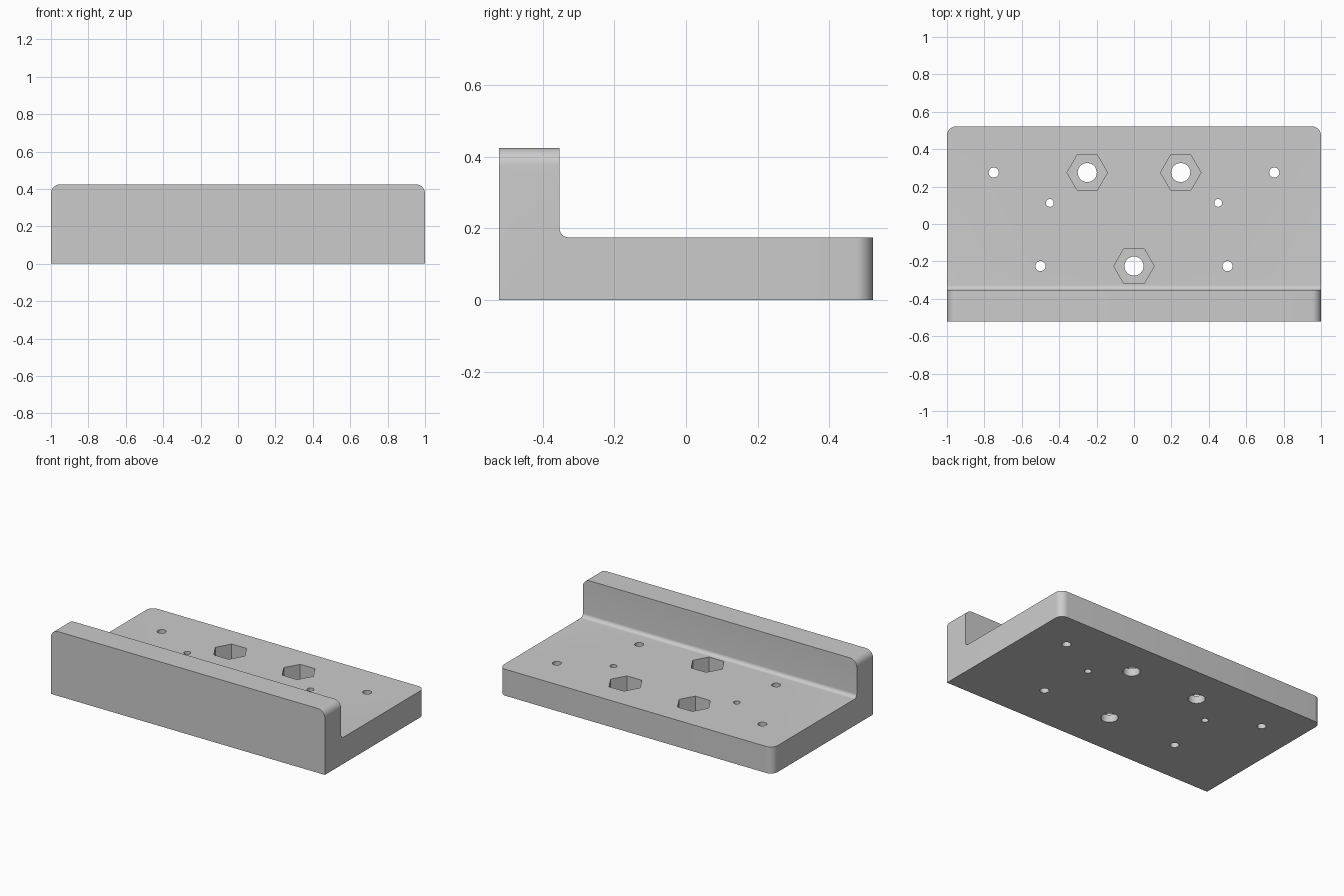
import bpy
import bmesh
from math import cos, sin, pi, radians

if "Cube" in bpy.data.objects:
    bpy.data.objects.remove(bpy.data.objects["Cube"], do_unlink=True)

HALF_X, HALF_Y = 1.0, 0.522
PLATE_H, WALL_H, WALL_Y = 0.175, 0.425, -0.353
CORNER, FILLET = 0.05, 0.025
POCKET_FLOOR = 0.05

grey = bpy.data.materials.new("plain grey")
grey.use_nodes = True
colour = (0.6, 0.6, 0.6, 1)
grey.diffuse_color = colour
grey.node_tree.nodes["Principled BSDF"].inputs["Base Color"].default_value = colour


def make_object(name, bm):
    bmesh.ops.recalc_face_normals(bm, faces=bm.faces)
    mesh = bpy.data.meshes.new(name)
    bm.to_mesh(mesh)
    bm.free()
    mesh.materials.append(grey)
    ob = bpy.data.objects.new(name, mesh)
    bpy.context.collection.objects.link(ob)
    return ob


def arc(cx, cy, r, start, end, steps=10):
    angles = [radians(start + (end - start) * i / steps) for i in range(steps + 1)]
    return [(cx + r * cos(a), cy + r * sin(a)) for a in angles]


def extrude(bm, points, offset):
    face = bm.faces.new([bm.verts.new(p) for p in points])
    new = bmesh.ops.extrude_face_region(bm, geom=[face])["geom"]
    verts = [v for v in new if isinstance(v, bmesh.types.BMVert)]
    bmesh.ops.translate(bm, verts=verts, vec=offset)


# L-shaped bracket: side profile with an inner fillet, swept across x
profile = [(-HALF_Y, 0), (HALF_Y, 0), (HALF_Y, PLATE_H)]
profile += arc(WALL_Y + FILLET, PLATE_H + FILLET, FILLET, 270, 180)
profile += [(WALL_Y, WALL_H), (-HALF_Y, WALL_H)]
bm = bmesh.new()
extrude(bm, [(-HALF_X, y, z) for y, z in profile], (2 * HALF_X, 0, 0))

# Round the rear upright corners and the top corners of the wall
corners = []
for e in bm.edges:
    a, b = (v.co for v in e.verts)
    mid = (a + b) / 2
    upright_rear = mid.y > HALF_Y - 0.01 and abs(a.z - b.z) > 0.1
    wall_top = mid.z > WALL_H - 0.01 and abs(a.y - b.y) > 0.1
    if upright_rear or wall_top:
        corners.append(e)
bmesh.ops.bevel(bm, geom=corners, offset=CORNER, segments=10, profile=0.5,
                affect='EDGES')
bracket = make_object("bracket", bm)


def prism(bm, x, y, r, sides, bottom):
    points = [(x + r * cos(2 * pi * i / sides), y + r * sin(2 * pi * i / sides), bottom)
              for i in range(sides)]
    extrude(bm, points, (0, 0, PLATE_H + 0.05 - bottom))


def cut(name, spots, r, sides, bottom):
    bm = bmesh.new()
    for x, y in spots:
        prism(bm, x, y, r, sides, bottom)
    cutter = make_object(name, bm)
    mod = bracket.modifiers.new(name, 'BOOLEAN')
    mod.operation = 'DIFFERENCE'
    mod.solver = 'EXACT'
    mod.object = cutter
    bpy.context.view_layer.objects.active = bracket
    bpy.ops.object.modifier_apply(modifier=name)
    bpy.data.objects.remove(cutter, do_unlink=True)


# Hexagonal nut pockets with bolt holes, then the small through holes
bolts = [(-0.25, 0.275), (0.25, 0.275), (0, -0.225)]
screws = [(s * x, y) for s in (-1, 1) for x, y in ((0.75, 0.275), (0.5, -0.225))]
pins = [(s * 0.45, 0.113) for s in (-1, 1)]
cut("nut_pockets", bolts, 0.108, 6, POCKET_FLOOR)
cut("bolt_holes", bolts, 0.051, 40, -0.05)
cut("screw_holes", screws, 0.027, 32, -0.05)
cut("pin_holes", pins, 0.021, 32, -0.05)

# Smooth the rounded surfaces, keep the edges sharp
bpy.ops.object.select_all(action='DESELECT')
bracket.select_set(True)
bpy.context.view_layer.objects.active = bracket
bpy.ops.object.shade_smooth_by_angle(angle=radians(30))
